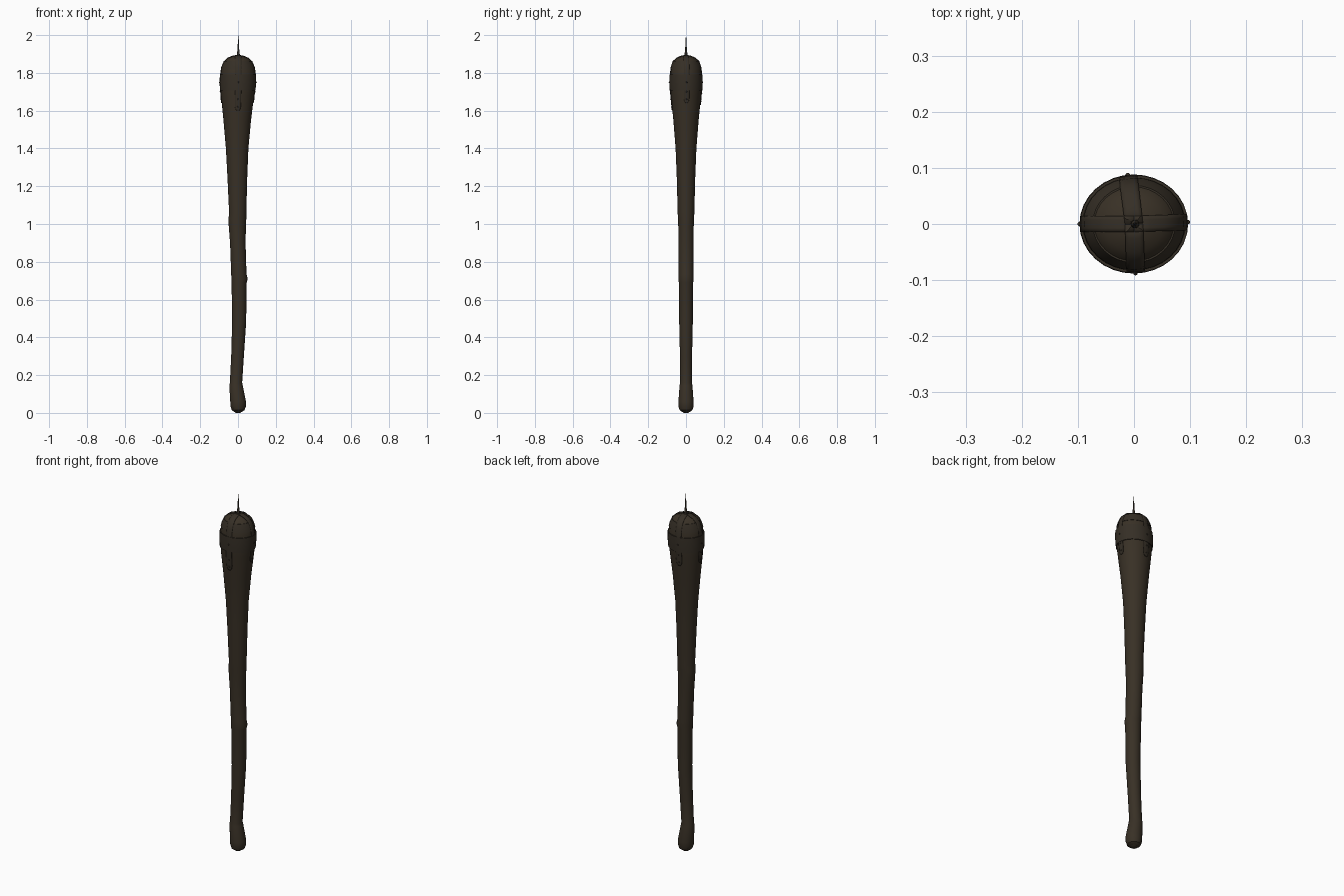
import bpy, bmesh, math
from mathutils import Vector

if "Cube" in bpy.data.objects:
    bpy.data.objects.remove(bpy.data.objects["Cube"])


def mat(name, c):
    m = bpy.data.materials.new(name)
    m.diffuse_color = (*c, 1)
    m.use_nodes = True
    m.node_tree.nodes["Principled BSDF"].inputs["Base Color"].default_value = m.diffuse_color
    return m


WOOD = mat("dark wood", (0.040, 0.030, 0.019))
IRON = mat("dark iron", (0.036, 0.028, 0.019))

# Club profile: z, left x, right x, half depth in y
SECTIONS = [
    (0.005, -0.020, 0.020, 0.020), (0.015, -0.033, 0.035, 0.034),
    (0.035, -0.040, 0.042, 0.040), (0.060, -0.041, 0.042, 0.040),
    (0.145, -0.046, 0.025, 0.034), (0.160, -0.043, 0.022, 0.031),
    (0.300, -0.036, 0.031, 0.032), (0.480, -0.031, 0.043, 0.036),
    (0.690, -0.034, 0.046, 0.038), (0.710, -0.035, 0.051, 0.040),
    (0.735, -0.036, 0.045, 0.039), (0.900, -0.042, 0.040, 0.040),
    (0.990, -0.049, 0.042, 0.041), (1.030, -0.050, 0.044, 0.043),
    (1.060, -0.047, 0.044, 0.044), (1.250, -0.056, 0.049, 0.049),
    (1.400, -0.064, 0.055, 0.055), (1.550, -0.077, 0.069, 0.067),
    (1.680, -0.090, 0.085, 0.080), (1.740, -0.093, 0.092, 0.084),
    (1.790, -0.092, 0.092, 0.083), (1.830, -0.086, 0.086, 0.078),
    (1.860, -0.073, 0.073, 0.068), (1.878, -0.053, 0.053, 0.049),
    (1.888, -0.028, 0.028, 0.026), (1.892, -0.001, 0.001, 0.001),
]


def section(z):
    """Centre x, radius x and radius y of the club at height z."""
    z = min(max(z, SECTIONS[0][0]), SECTIONS[-1][0])
    for a, b in zip(SECTIONS, SECTIONS[1:]):
        if z <= b[0]:
            t = (z - a[0]) / (b[0] - a[0])
            l, r, d = (a[i] + (b[i] - a[i]) * t for i in (1, 2, 3))
            return (l + r) / 2, (r - l) / 2, d


def finish(bm, name, material, angle=35):
    bmesh.ops.recalc_face_normals(bm, faces=bm.faces)
    me = bpy.data.meshes.new(name)
    bm.to_mesh(me)
    bm.free()
    ob = bpy.data.objects.new(name, me)
    bpy.context.collection.objects.link(ob)
    me.materials.append(material)
    bpy.ops.object.select_all(action='DESELECT')
    bpy.context.view_layer.objects.active = ob
    ob.select_set(True)
    bpy.ops.object.shade_smooth_by_angle(angle=math.radians(angle))
    return ob


def loft(name, rings, material, closed=False, n=32):
    """Skin elliptical rings given as (z, cx, rx, ry)."""
    bm = bmesh.new()
    rows = [[bm.verts.new((cx + rx * math.cos(2 * math.pi * i / n),
                           ry * math.sin(2 * math.pi * i / n), z))
             for i in range(n)] for z, cx, rx, ry in rings]
    pairs = list(zip(rows, rows[1:]))
    if closed:
        pairs.append((rows[-1], rows[0]))
    for a, b in pairs:
        for i in range(n):
            j = (i + 1) % n
            bm.faces.new((a[i], a[j], b[j], b[i]))
    if not closed:
        bm.faces.new(rows[0])
        bm.faces.new(rows[-1])
    return finish(bm, name, material)


# Wooden shaft and head
loft("shaft", [(z, (l + r) / 2, (r - l) / 2, d) for z, l, r, d in SECTIONS], WOOD)


# Iron bands round the head
def band(name, z0, z1, out):
    def ring(z, o):
        cx, rx, ry = section(z)
        return (z, cx, rx + o, ry + o)
    zm = (z0 + z1) / 2
    loft(name, [ring(z0, -0.004), ring(z0, out), ring(zm, out),
                ring(z1, out), ring(z1, -0.004)], IRON, closed=True)


band("lower_band", 1.708, 1.792, 0.0045)
band("upper_band", 1.818, 1.862, 0.003)


# Iron straps running from the crown down past the bands
def strap(name, angle, width, z_end):
    bm = bmesh.new()
    d = Vector((math.cos(angle), math.sin(angle), 0))
    side = Vector((-d.y, d.x, 0))
    zs = [1.892, 1.888, 1.878, 1.86, 1.83, 1.79, 1.74, 1.70, 1.68,
          z_end + 0.025, z_end + 0.008, z_end]
    grid = []
    for k, z in enumerate(zs):
        cx, rx, ry = section(z)
        r = 1 / math.hypot(d.x / rx, d.y / ry)
        w = width * {10: 0.75, 11: 0.35}.get(k, 1.0)
        row = []
        for s in (-1, -0.5, 0, 0.5, 1):
            t = s * w
            reach = math.sqrt(max(r * r - t * t, 0))
            row.append(bm.verts.new(Vector((cx, 0, z)) + d * reach + side * t))
        grid.append(row)
    for a, b in zip(grid, grid[1:]):
        for i in range(4):
            bm.faces.new((a[i], b[i], b[i + 1], a[i + 1]))
    ob = finish(bm, name, IRON)
    if sum(p.normal.dot(d) for p in ob.data.polygons) < 0:
        ob.data.flip_normals()
    so = ob.modifiers.new("thickness", 'SOLIDIFY')
    so.thickness, so.offset = 0.003, 1
    # Rivets down the strap
    for z in (z_end + 0.02, z_end + 0.06, 1.75):
        cx, rx, ry = section(z)
        r = 1 / math.hypot(d.x / rx, d.y / ry) + (0.004 if z > 1.7 else 0.002)
        rb = bmesh.new()
        bmesh.ops.create_uvsphere(rb, u_segments=10, v_segments=6, radius=0.004)
        finish(rb, name + "_rivet", IRON, 60).location = Vector((cx, 0, z)) + d * r


for side_name, deg, w, end in (("right", 2, 0.014, 1.64), ("back", 97, 0.016, 1.63),
                               ("left", 180, 0.014, 1.64), ("front", 272, 0.016, 1.60)):
    strap(side_name + "_strap", math.radians(deg), w, end)

# Spike on the crown
loft("spike", [(1.885, 0.002, 0.008, 0.008), (1.905, 0.002, 0.007, 0.007),
               (1.925, 0.002, 0.0045, 0.0045), (1.96, 0.002, 0.003, 0.003),
               (2.0, 0.002, 0.0006, 0.0006)], IRON, n=12)

# Butt cap closing the foot of the shaft
loft("butt_cap", [(0.0, 0, 0.012, 0.012), (0.006, 0, 0.021, 0.021)], WOOD)
